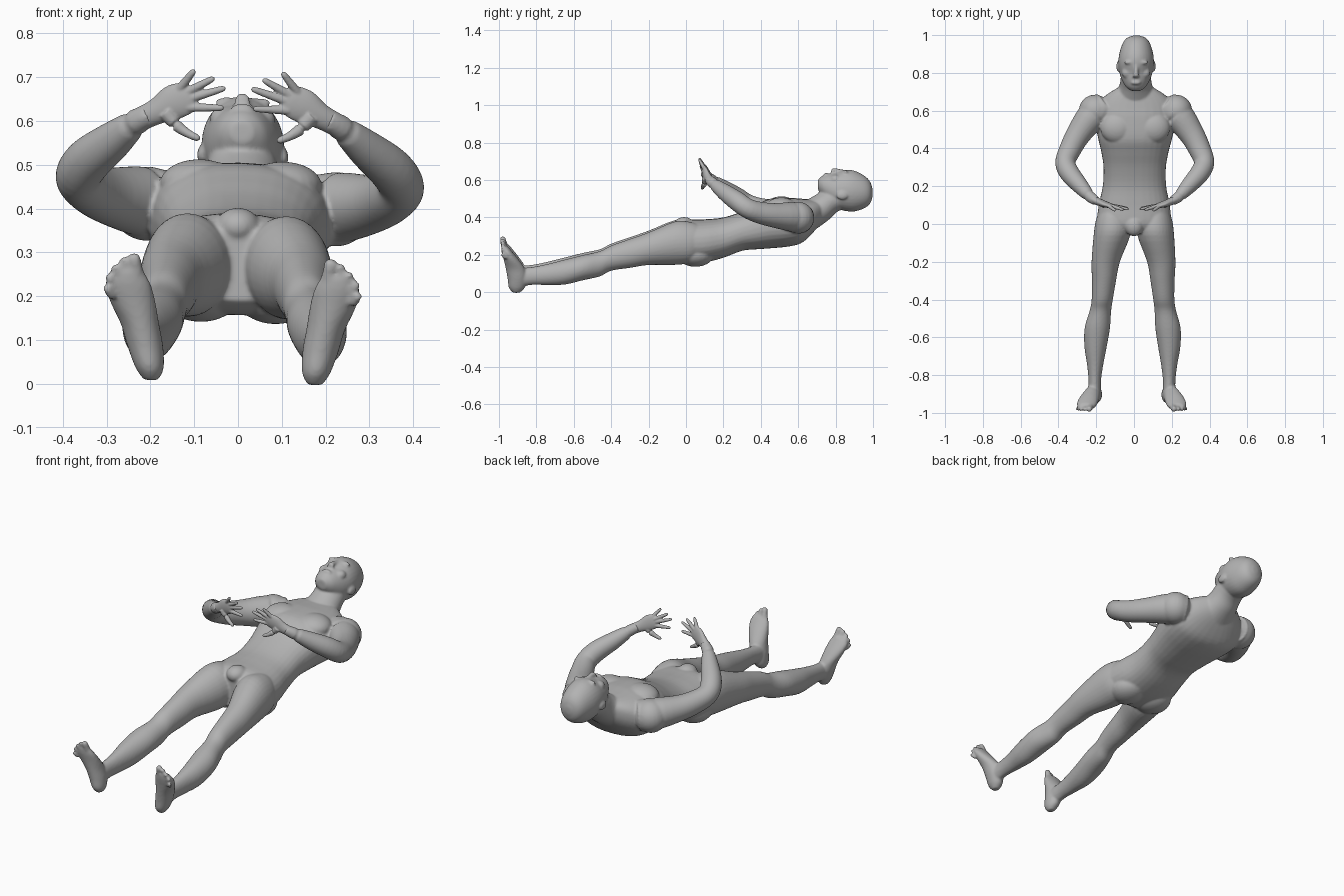
import bpy, bmesh, math
from mathutils import Vector, Matrix

skin = bpy.data.materials.new("plain_grey")
skin.diffuse_color = (0.45, 0.45, 0.45, 1)
X, Y, Z = Vector((1, 0, 0)), Vector((0, 1, 0)), Vector((0, 0, 1))


def lean(p):
    # slight turn and roll of the whole figure
    return Vector((p.x + 0.013 * p.y, p.y, p.z - 0.03 * p.x))


def resample(rows, n=4):
    # smooth spline through the section rows
    out = []
    for i in range(len(rows) - 1):
        a, b, c, d = (rows[max(i - 1, 0)], rows[i], rows[i + 1],
                      rows[min(i + 2, len(rows) - 1)])
        for k in range(n):
            t = k / n
            out.append([0.5 * (2 * q + (r - p) * t + (2 * p - 5 * q + 4 * r - s) * t * t
                               + (3 * q - p - 3 * r + s) * t ** 3)
                        for p, q, r, s in zip(a, b, c, d)])
    return out + [list(rows[-1])]


def loft(bm, rows, u=None, v=None, side=1, power=2.0, n=32):
    # rows: x, y, z, radius along u, radius along v; no u means square to the path
    rows = resample(rows)
    rings = []
    for i, (x, y, z, ra, rb) in enumerate(rows):
        a, b = u, v
        if u is None:
            lo, hi = rows[max(i - 1, 0)], rows[min(i + 1, len(rows) - 1)]
            t = (Vector(hi[:3]) - Vector(lo[:3])).normalized()
            a = t.orthogonal().normalized()
            b = t.cross(a)
        ring = []
        for k in range(n):
            ang = 2 * math.pi * k / n
            c, s = math.cos(ang), math.sin(ang)
            p = Vector((x, y, z))
            p += a * (math.copysign(abs(c) ** (2 / power), c) * max(ra, 0.002))
            p += b * (math.copysign(abs(s) ** (2 / power), s) * max(rb, 0.002))
            p.x *= side
            ring.append(bm.verts.new(lean(p)))
        rings.append(ring)
    for r0, r1 in zip(rings, rings[1:]):
        for k in range(n):
            bm.faces.new((r0[k], r0[(k + 1) % n], r1[(k + 1) % n], r1[k]))
    bm.faces.new(rings[0])
    bm.faces.new(rings[-1])


def ball(bm, c, r, side=1):
    m = Matrix.Translation(lean(Vector((c[0] * side, c[1], c[2])))) @ Matrix.Diagonal((*r, 1))
    bmesh.ops.create_uvsphere(bm, u_segments=24, v_segments=16, radius=1, matrix=m)


def digit(bm, base, tip, r0, r1, side):
    # finger or toe with rounded tip
    a, b = Vector(base), Vector(tip)
    d = b - a
    steps = ((0, r0), (0.5, (r0 + r1) / 2), (0.85, r1), (0.96, r1 * 0.75), (1, r1 * 0.25))
    loft(bm, [(*(a + d * t), r, r) for t, r in steps], side=side, n=14)


def finish(bm, name, voxel, smooth):
    bmesh.ops.recalc_face_normals(bm, faces=bm.faces)
    me = bpy.data.meshes.new(name)
    bm.to_mesh(me)
    bm.free()
    me.materials.append(skin)
    me.shade_smooth()
    ob = bpy.data.objects.new(name, me)
    bpy.context.collection.objects.link(ob)
    rm = ob.modifiers.new("fuse", 'REMESH')
    rm.mode = 'VOXEL'
    rm.voxel_size = voxel
    rm.use_smooth_shade = True
    sm = ob.modifiers.new("soften", 'SMOOTH')
    sm.factor = 0.5
    sm.iterations = smooth


def spans(rows):
    # y, low z, high z, half width, optional centre x
    return [(r[4] if len(r) > 4 else 0, r[0], (r[1] + r[2]) / 2, r[3], (r[2] - r[1]) / 2)
            for r in rows]


body = bmesh.new()

# trunk
loft(body, spans([(.73, .38, .49, .08), (.68, .32, .495, .16), (.62, .265, .50, .21),
                  (.55, .245, .505, .215), (.45, .235, .50, .195), (.38, .23, .47, .178),
                  (.30, .222, .432, .165), (.20, .185, .40, .168), (.10, .16, .39, .188),
                  (0, .16, .385, .195), (-.05, .19, .35, .16)]), X, Z, power=2.3)
# neck
loft(body, [(0, .85, .52, .075, .07), (0, .78, .495, .08, .07), (0, .73, .455, .088, .075),
            (0, .66, .41, .12, .08)], X, Vector((0, -.45, .9)))
# head
loft(body, spans([(.998, .515, .55, .015), (.985, .475, .59, .05), (.955, .45, .622, .073),
                  (.90, .432, .65, .09), (.85, .435, .655, .094), (.80, .45, .64, .087),
                  (.76, .475, .634, .073), (.725, .52, .62, .052), (.705, .55, .60, .025)]), X, Z)
# nose and lips
loft(body, [(0, .845, .645, .01, .01), (0, .80, .65, .013, .013), (0, .782, .648, .018, .014),
            (0, .775, .635, .012, .01)], X, Z, n=16)
ball(body, (0, .748, .628), (.027, .011, .012))
# groin
ball(body, (0, -.01, .36), (.05, .055, .042))

for s in (1, -1):
    # brow, cheek and ear
    ball(body, (.035, .855, .642), (.03, .01, .012), s)
    ball(body, (.045, .80, .605), (.03, .03, .025), s)
    ball(body, (.094, .835, .52), (.01, .03, .022), s)
    # chest and seat muscles
    ball(body, (.095, .51, .455), (.09, .085, .055), s)
    ball(body, (.085, .05, .205), (.092, .10, .066), s)
    # shoulder and arm
    ball(body, (.215, .60, .405), (.085, .085, .085), s)
    loft(body, [(.16, .62, .40, .08, .08), (.23, .57, .41, .08, .08), (.30, .475, .42, .066, .066),
                (.345, .39, .437, .058, .058), (.368, .325, .462, .053, .053),
                (.345, .27, .50, .052, .052), (.29, .205, .545, .044, .044),
                (.235, .145, .59, .03, .03), (.20, .122, .61, .025, .025)], side=s)
    # leg
    loft(body, spans([(.08, .19, .36, .07, .11), (.02, .16, .38, .09, .112),
                      (-.06, .15, .382, .097, .116), (-.20, .15, .325, .075, .147),
                      (-.30, .135, .29, .064, .155), (-.40, .12, .255, .056, .163),
                      (-.46, .09, .225, .057, .172), (-.55, .07, .205, .067, .187),
                      (-.65, .047, .18, .059, .195), (-.75, .045, .155, .042, .196),
                      (-.83, .045, .14, .033, .197), (-.90, .03, .135, .034, .197)]), X, Z, side=s)
    # foot: z, x, low y, high y, half width
    foot = [(.003, .187, -.925, -.89, .016), (.03, .19, -.947, -.862, .032),
            (.08, .20, -.954, -.85, .041), (.13, .212, -.963, -.86, .044),
            (.18, .228, -.974, -.893, .052), (.22, .238, -.984, -.925, .052),
            (.25, .24, -.988, -.95, .038)]
    loft(body, [(x, (a + b) / 2, z, w, (b - a) / 2) for z, x, a, b, w in foot], X, Y, side=s)
    # toes
    for bx, bz, tx, tz, r in ((.217, .235, .226, .291, .017), (.24, .235, .25, .281, .012),
                              (.256, .225, .270, .263, .012), (.268, .208, .285, .241, .011),
                              (.274, .19, .290, .214, .011)):
        digit(body, (bx, -.965, bz), (tx, -.984, tz), r, r * .85, s)
finish(body, "body", 0.006, 5)

for s, label in ((1, "right"), (-1, "left")):
    hand = bmesh.new()
    # wrist and palm
    loft(hand, [(.225, .135, .597, .027, .025), (.19, .118, .615, .029, .021),
                (.155, .105, .635, .039, .017), (.125, .097, .648, .038, .013),
                (.108, .093, .654, .028, .009)], Vector((.41, 0, .91)), Y, side=s)
    # fingers
    for base, tip in (((.138, .098, .665), (.100, .070, .714)),
                      ((.122, .096, .660), (.055, .074, .697)),
                      ((.112, .095, .648), (.029, .078, .675)),
                      ((.115, .096, .628), (.033, .084, .629))):
        digit(hand, base, tip, .011, .0075, s)
    # thumb
    loft(hand, [(.165, .105, .615, .02, .02), (.14, .10, .585, .014, .014),
                (.115, .092, .568, .010, .010), (.095, .087, .559, .008, .008),
                (.088, .085, .556, .003, .003)], side=s, n=14)
    finish(hand, label + "_hand", 0.003, 3)
